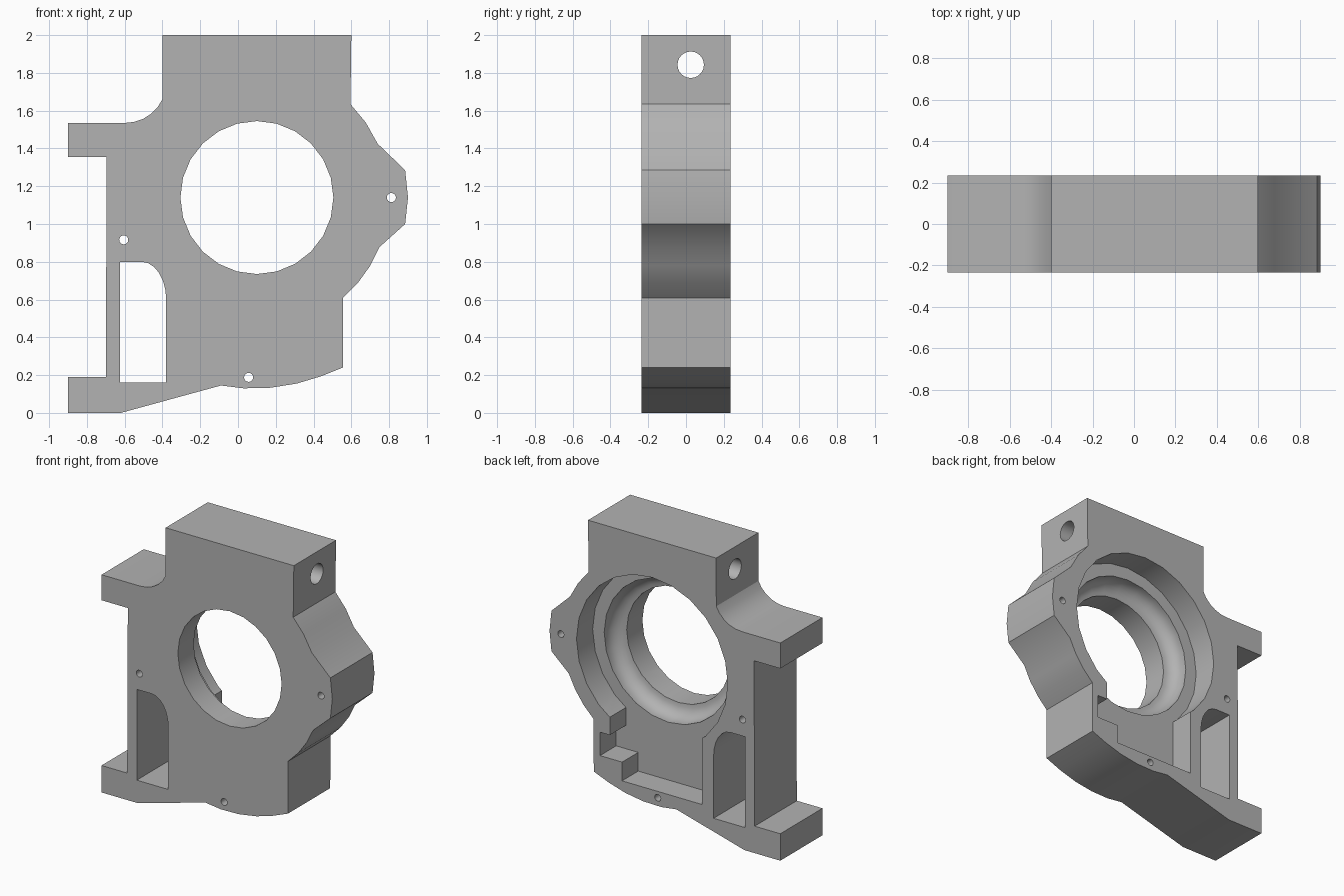
import bpy, bmesh, math
from mathutils import Vector, Matrix

if "Cube" in bpy.data.objects:
    bpy.data.objects.remove(bpy.data.objects["Cube"])

HALF = 0.235            # half thickness of the casting
CX, CZ = 0.1, 1.14      # bore axis

grey = bpy.data.materials.new("cast grey")
grey.use_nodes = True
grey.diffuse_color = (0.45, 0.45, 0.45, 1)
grey.node_tree.nodes["Principled BSDF"].inputs["Base Color"].default_value = (0.45, 0.45, 0.45, 1)


def finish(name, bm):
    bmesh.ops.recalc_face_normals(bm, faces=bm.faces)
    mesh = bpy.data.meshes.new(name)
    bm.to_mesh(mesh)
    bm.free()
    mesh.materials.append(grey)
    obj = bpy.data.objects.new(name, mesh)
    bpy.context.collection.objects.link(obj)
    return obj


def prism(name, outline, y0, y1):
    """Extrude an (x, z) outline from y0 to y1."""
    bm = bmesh.new()
    face = bm.faces.new([bm.verts.new((x, y0, z)) for x, z in outline])
    new = bmesh.ops.extrude_face_region(bm, geom=[face])["geom"]
    moved = [v for v in new if isinstance(v, bmesh.types.BMVert)]
    bmesh.ops.translate(bm, verts=moved, vec=(0, y1 - y0, 0))
    return finish(name, bm)


def arc(cx, cz, rx, rz, start, end, steps):
    angles = [math.radians(start + (end - start) * i / steps) for i in range(steps + 1)]
    return [(cx + rx * math.cos(a), cz + rz * math.sin(a)) for a in angles]


def revolve(name, profile, sides):
    """Spin a closed (radius, y) profile around the bore axis."""
    bm = bmesh.new()
    rings = []
    for i in range(sides):
        a = 2 * math.pi * i / sides
        rings.append([bm.verts.new((CX + r * math.cos(a), y, CZ + r * math.sin(a)))
                      for r, y in profile])
    for i in range(sides):
        a, b = rings[i], rings[(i + 1) % sides]
        for j in range(len(profile) - 1):
            bm.faces.new((a[j], a[j + 1], b[j + 1], b[j]))
    bm.faces.new([r[0] for r in rings])
    bm.faces.new([r[-1] for r in rings])
    return finish(name, bm)


def cut(body, cutter):
    mod = body.modifiers.new("cut", 'BOOLEAN')
    mod.operation = 'DIFFERENCE'
    mod.solver = 'EXACT'
    mod.object = cutter
    bpy.context.view_layer.objects.active = body
    bpy.ops.object.modifier_apply(modifier=mod.name)
    bpy.data.objects.remove(cutter)


# Housing outline: feet, curved base, round flank with ear, top block, arm
outline = [(-0.9, 0), (-0.62, 0), (-0.09, 0.145), (0.03, 0.13), (0.17, 0.133),
           (0.31, 0.155), (0.44, 0.194), (0.555, 0.24)]
outline += arc(CX, CZ, 0.7, 0.7, -49.4, -22, 3)
outline += [(0.885, 1.0), (0.9, CZ), (0.885, 1.285)]
outline += arc(CX, CZ, 0.7, 0.7, 24, 45, 2)
outline += [(0.6, 2), (-0.4, 2)]
outline += arc(-0.6, 1.735, 0.215, 0.2, -22, -90, 5)
outline += [(-0.9, 1.535), (-0.9, 1.355), (-0.695, 1.355), (-0.7, 0.19), (-0.9, 0.19)]
housing = prism("bearing_housing", outline, -HALF, HALF)

# Stepped bore with a rounded seat, opening to the back
fillet = [(r, y) for r, y in arc(0.405, 0.035, 0.095, 0.095, 0, -90, 6)]
cut(housing, revolve("bore_cutter",
    [(0.59, 0.3), (0.59, 0.055), (0.5, 0.055)] + fillet + [(0.405, -0.3)], 24))

# Stepped pocket below the bore
cut(housing, prism("pocket_cutter",
    [(-0.29, 0.233), (0.334, 0.233), (0.334, 0.365), (0.506, 0.365), (0.506, 0.53),
     (0.43, 0.53), (0.43, 0.74), (-0.29, 0.74)], 0.055, 0.3))

# Arched window beside the foot
cut(housing, prism("window_cutter",
    [(-0.625, 0.16), (-0.38, 0.16)] + arc(-0.51, 0.6, 0.13, 0.2, 0, 90, 6) + [(-0.625, 0.8)],
    -0.3, 0.3))

# Bolt holes through the thickness
for x, z in [(0.812, 1.14), (-0.605, 0.916), (0.056, 0.188)]:
    cut(housing, prism("bolt_cutter", arc(x, z, 0.024, 0.024, 0, 337.5, 15), -0.3, 0.3))

# Cross hole through the top block
cross = prism("cross_cutter", arc(0.025, 1.843, 0.07, 0.07, 0, 345, 23), -1, 1)
cross.data.transform(Matrix.Rotation(math.pi / 2, 4, 'Z') @ Matrix.Translation((0, 0, 0)))
cross.data.transform(Matrix.Translation(Vector((0, 0, 0))))
cut(housing, cross)

# Smooth curved walls, crisp edges
bpy.ops.object.select_all(action='DESELECT')
housing.select_set(True)
bpy.context.view_layer.objects.active = housing
bpy.ops.object.shade_smooth_by_angle(angle=math.radians(30))
